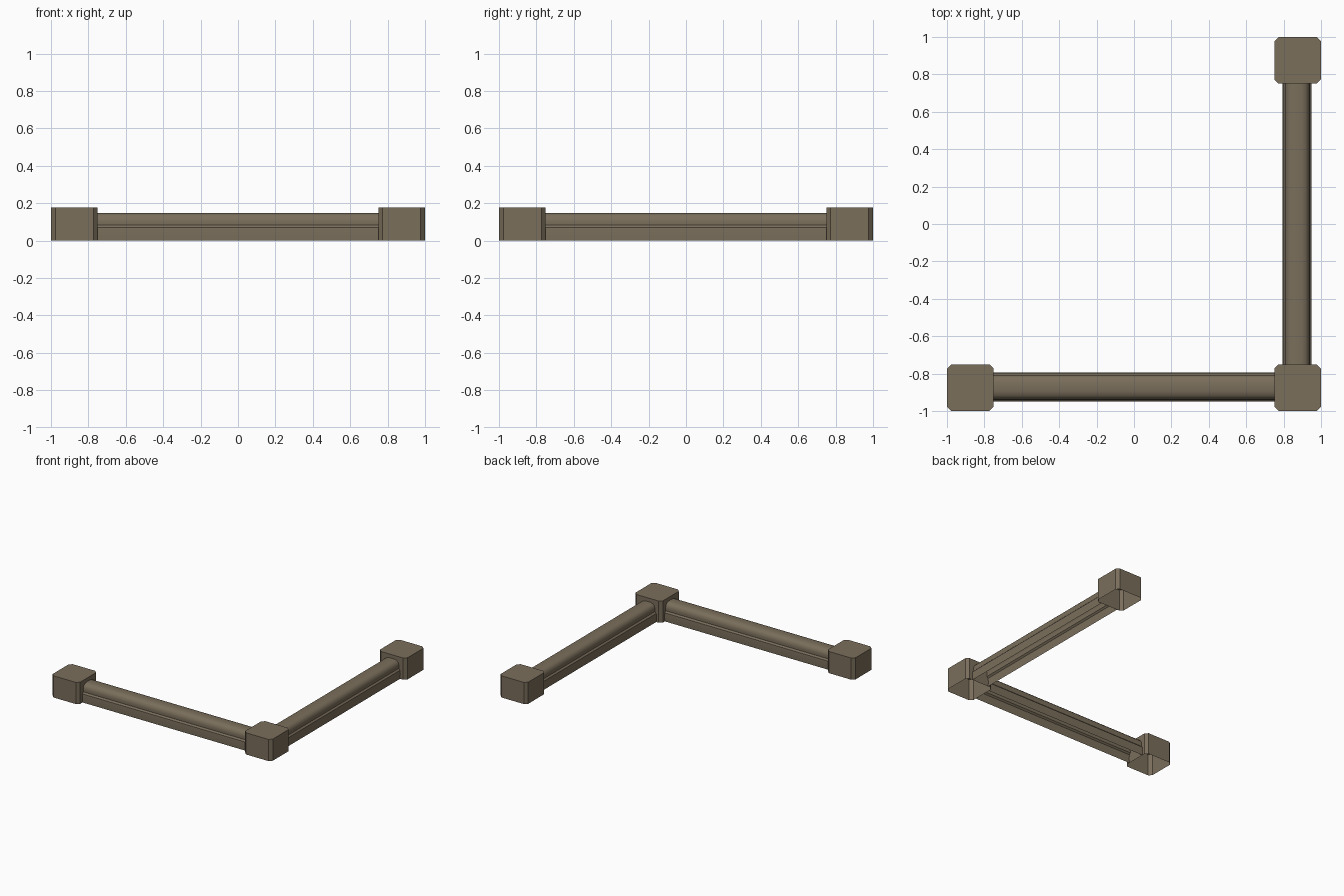
import bpy, bmesh, math

if "Cube" in bpy.data.objects:
    bpy.data.objects.remove(bpy.data.objects["Cube"])

mat = bpy.data.materials.new("weathered brown")
mat.diffuse_color = (0.195, 0.157, 0.105, 1)
mat.use_nodes = True
mat.node_tree.nodes["Principled BSDF"].inputs["Base Color"].default_value = mat.diffuse_color


def finish(name, bm, smooth):
    me = bpy.data.meshes.new(name)
    bm.to_mesh(me)
    bm.free()
    me.materials.append(mat)
    ob = bpy.data.objects.new(name, me)
    bpy.context.collection.objects.link(ob)
    if smooth:
        bpy.context.view_layer.objects.active = ob
        ob.select_set(True)
        bpy.ops.object.shade_smooth_by_angle(angle=math.radians(40))
        ob.select_set(False)
    return ob


# Hollow corner post: chamfered square shell, open underneath
def post(name, x, y, h=0.178, r=0.125, c=0.023):
    bm = bmesh.new()
    ring = [(r, r - c), (r - c, r), (c - r, r), (-r, r - c),
            (-r, c - r), (c - r, -r), (r - c, -r), (r, c - r)]
    low = [bm.verts.new((x + a, y + b, 0)) for a, b in ring]
    top = [bm.verts.new((x + a, y + b, h)) for a, b in ring]
    bm.faces.new(top)
    for i in range(8):
        j = (i + 1) % 8
        bm.faces.new((low[i], low[j], top[j], top[i]))
    finish(name, bm, False)


# Hollow rail: base moulding with a rounded handrail on top, open underneath
half = [(0.076, 0), (0.078, 0.04), (0.076, 0.07), (0.064, 0.082),
        (0.066, 0.105), (0.06, 0.128), (0.045, 0.142), (0.022, 0.148)]
profile = half + [(-a, z) for a, z in reversed(half)]


def rail(name, place):
    bm = bmesh.new()
    ends = [[bm.verts.new(place(t, a, z)) for a, z in profile] for t in (-0.75, 0.75)]
    for i in range(len(profile) - 1):
        bm.faces.new((ends[0][i], ends[0][i + 1], ends[1][i + 1], ends[1][i]))
    bmesh.ops.recalc_face_normals(bm, faces=bm.faces)
    bm.normal_update()
    if max(bm.faces, key=lambda f: f.calc_center_median().z).normal.z < 0:
        bmesh.ops.reverse_faces(bm, faces=bm.faces)
    finish(name, bm, True)


for n, x, y in (("left_post", -0.875, -0.875), ("corner_post", 0.875, -0.875),
                ("back_post", 0.875, 0.875)):
    post(n, x, y)
rail("front_rail", lambda t, a, z: (t, -0.872 + a, z))
rail("side_rail", lambda t, a, z: (0.872 + a, t, z))
